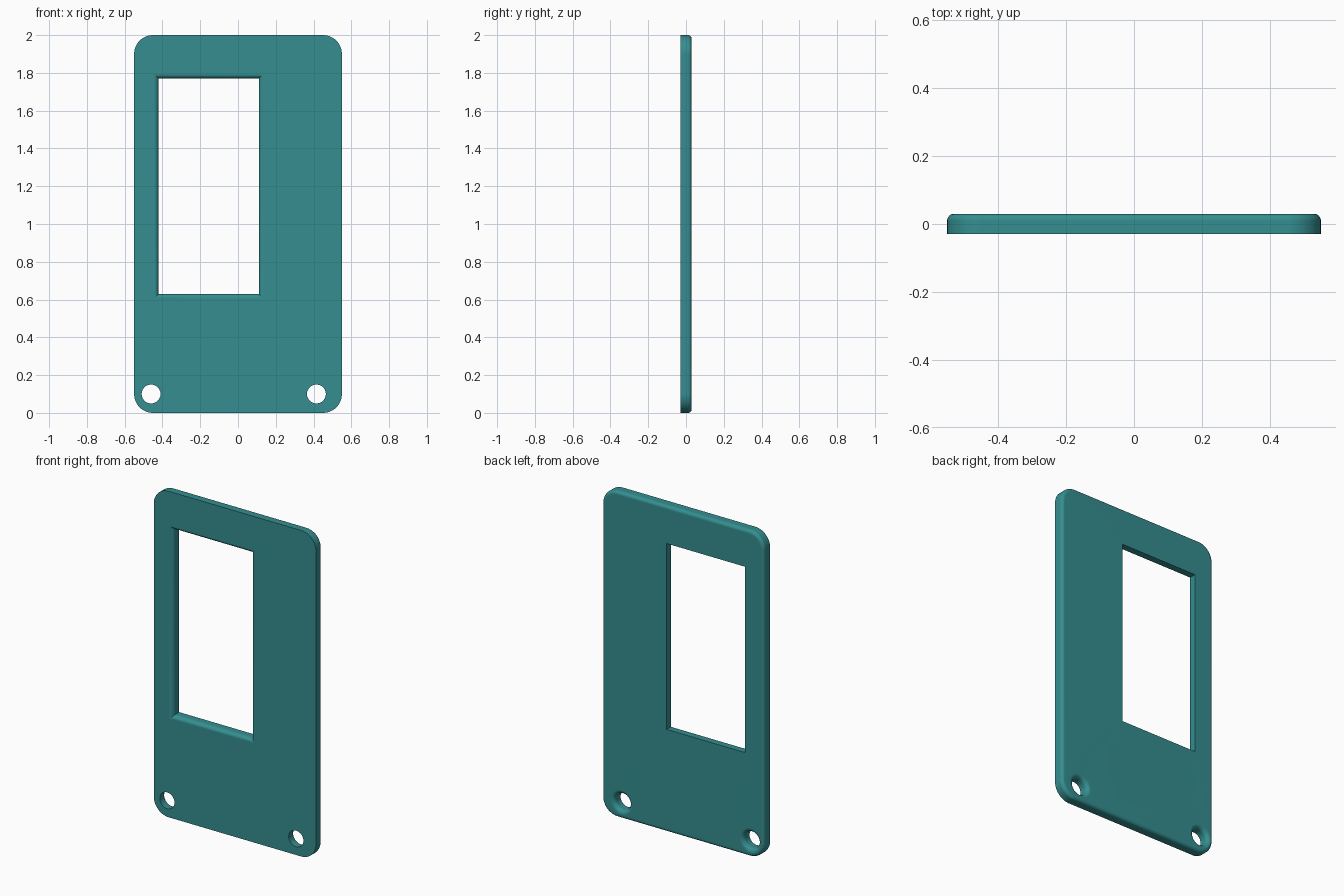
import bpy, bmesh
from math import sin, cos, pi

if "Cube" in bpy.data.objects:
    bpy.data.objects.remove(bpy.data.objects["Cube"])

FRONT, BACK = -0.03, 0.03
STEPS = 6


def rounded_rect(x0, x1, z0, z1, r, n=12):
    """Outline points of a rectangle, square-cornered when r is 0."""
    if r <= 0:
        return [(x1, z1), (x0, z1), (x0, z0), (x1, z0)]
    pts = []
    for k, (cx, cz) in enumerate([(x1 - r, z1 - r), (x0 + r, z1 - r),
                                  (x0 + r, z0 + r), (x1 - r, z0 + r)]):
        for i in range(n + 1):
            a = (k + i / n) * pi / 2
            pts.append((cx + r * cos(a), cz + r * sin(a)))
    return pts


def circle(cx, cz, r, n=40):
    return [(cx + r * cos(2 * pi * i / n), cz + r * sin(2 * pi * i / n)) for i in range(n)]


def fillet(r, start, direction):
    """(inset, y) pairs rounding from the straight wall over to a flat face."""
    return [(r * (1 - cos(i / STEPS * pi / 2)), start + direction * r * sin(i / STEPS * pi / 2))
            for i in range(STEPS + 1)]


def wall(bm, outline, profile):
    """Skin outline(inset) along the profile; return end edge loops."""
    rings = [[bm.verts.new((x, y, z)) for x, z in outline(d)] for d, y in profile]
    for a, b in zip(rings, rings[1:]):
        for i in range(len(a)):
            j = (i + 1) % len(a)
            bm.faces.new((a[i], a[j], b[j], b[i]))
    return [[bm.edges.get((r[i], r[i - 1])) for i in range(len(r))]
            for r in (rings[0], rings[-1])]


bm = bmesh.new()
caps = [[], []]
back_round = [(0, FRONT)] + fillet(0.02, BACK - 0.02, 1)
hole_round = [(0, FRONT)] + fillet(0.025, BACK - 0.025, 1)
front_round = fillet(0.026, FRONT + 0.026, -1)[::-1] + [(0, BACK)]

# Outer rim, rounded at the back
ends = [wall(bm, lambda d: rounded_rect(-0.55 + d, 0.55 - d, d, 2 - d, 0.1 - d), back_round)]
# Window, rounded at the front
ends.append(wall(bm, lambda d: rounded_rect(-0.42 - d, 0.11 + d, 0.63 - d, 1.77 + d, 0), front_round))
# Screw holes, rounded at the back
for cx in (-0.46, 0.415):
    ends.append(wall(bm, lambda d: circle(cx, 0.1, 0.05 + d), hole_round))

# Flat front and back faces
for side in (0, 1):
    edges = [e for pair in ends for e in pair[side]]
    bmesh.ops.triangle_fill(bm, edges=edges, use_beauty=True, use_dissolve=False,
                            normal=(0, 1 if side else -1, 0))
bmesh.ops.recalc_face_normals(bm, faces=bm.faces)

mesh = bpy.data.meshes.new("face_plate")
bm.to_mesh(mesh)
bm.free()
plate = bpy.data.objects.new("face_plate", mesh)
bpy.context.collection.objects.link(plate)

mat = bpy.data.materials.new("teal")
mat.diffuse_color = (0.035, 0.27, 0.28, 1)
mat.use_nodes = True
mat.node_tree.nodes["Principled BSDF"].inputs["Base Color"].default_value = mat.diffuse_color
mesh.materials.append(mat)

bpy.context.view_layer.objects.active = plate
plate.select_set(True)
bpy.ops.object.shade_smooth_by_angle(angle=pi / 6)
weighted = plate.modifiers.new("even_shading", 'WEIGHTED_NORMAL')
weighted.keep_sharp = True
